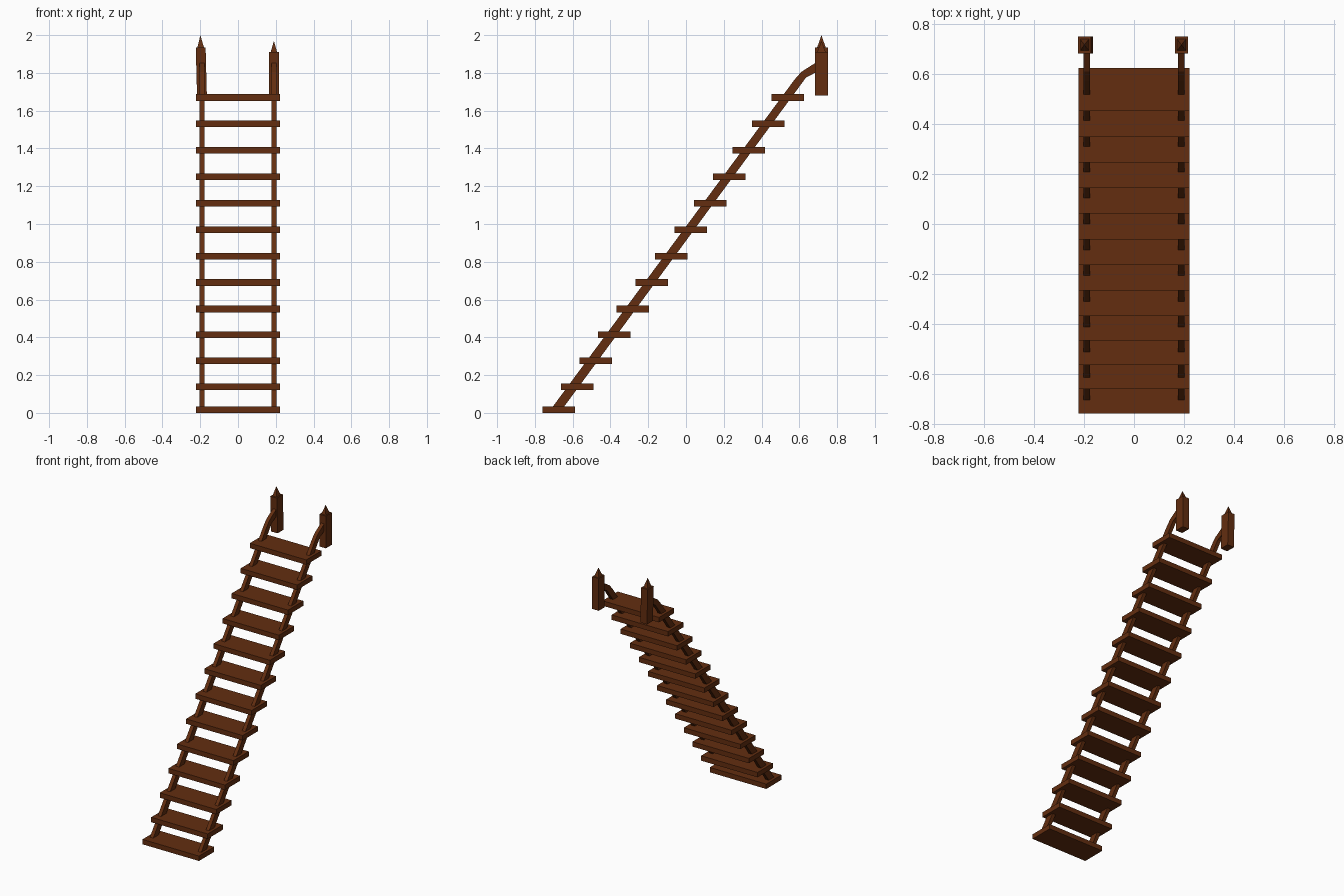
import bpy, bmesh, math
from mathutils import Matrix

cube = bpy.data.objects.get("Cube")
if cube:
    bpy.data.objects.remove(cube, do_unlink=True)

wood = bpy.data.materials.new("dark brown wood")
wood.use_nodes = True
colour = (0.125, 0.027, 0.005, 1)
wood.diffuse_color = colour
wood.node_tree.nodes["Principled BSDF"].inputs["Base Color"].default_value = colour


def finish(name, bm, location=(0, 0, 0)):
    bmesh.ops.recalc_face_normals(bm, faces=bm.faces)
    mesh = bpy.data.meshes.new(name)
    bm.to_mesh(mesh)
    bm.free()
    mesh.materials.append(wood)
    obj = bpy.data.objects.new(name, mesh)
    obj.location = location
    bpy.context.collection.objects.link(obj)
    return obj


def tread(name, y, z):
    bm = bmesh.new()
    bmesh.ops.create_cube(bm, size=1, matrix=Matrix.Diagonal((0.446, 0.172, 0.035, 1)))
    return finish(name, bm, (0, y, z))


def rail(name, x, outline, width):
    """Side outline in y and z, extruded across x."""
    bm = bmesh.new()
    face = bm.faces.new([bm.verts.new((-width / 2, y, z)) for y, z in outline])
    extruded = bmesh.ops.extrude_face_region(bm, geom=[face])["geom"]
    verts = [v for v in extruded if isinstance(v, bmesh.types.BMVert)]
    bmesh.ops.translate(bm, verts=verts, vec=(width, 0, 0))
    return finish(name, bm, (x, 0, 0))


def post(name, x, y, z, height, spire, lean):
    """Square post with a set-in pyramid on its top face."""
    hx, hy = 0.026, 0.034
    bm = bmesh.new()
    rings = [(1, 0), (1, height), (0.66, height)]
    loops = [[bm.verts.new((sx * hx * s, sy * hy * s, h))
              for sx, sy in ((-1, -1), (1, -1), (1, 1), (-1, 1))] for s, h in rings]
    bm.faces.new(loops[0])
    tip = bm.verts.new((0, 0, height + spire))
    for i in range(4):
        j = (i + 1) % 4
        for low, high in zip(loops, loops[1:]):
            bm.faces.new((low[i], low[j], high[j], high[i]))
        bm.faces.new((loops[-1][i], loops[-1][j], tip))
    obj = finish(name, bm, (x, y, z))
    obj.rotation_euler.y = math.radians(lean)
    return obj


# Treads: ground step, then two runs of even rise
steps = [(-0.673, 0.0175)]
steps += [(-0.575 + 0.0973 * i, 0.138 + 0.1375 * i) for i in range(3)]
steps += [(-0.283 + 0.1026 * i, 0.55 + 0.14 * i) for i in range(9)]
for n, (y, z) in enumerate(steps, 1):
    tread(f"tread_{n}", y, z)

# Side rails, bending toward the posts at the top
rail_outline = [(-0.715, 0.02), (-0.655, 0.02), (0.635, 1.775),
                (0.72, 1.82), (0.72, 1.875), (0.61, 1.805), (0.575, 1.765)]
for side, sign in (("right", -1), ("left", 1)):
    rail(f"{side}_rail", 0.19 * sign, rail_outline, 0.026)

# Top posts
post("right_post", -0.191, 0.717, 1.685, 0.25, 0.065, -1.5)
post("left_post", 0.19, 0.717, 1.68, 0.23, 0.06, 0)
